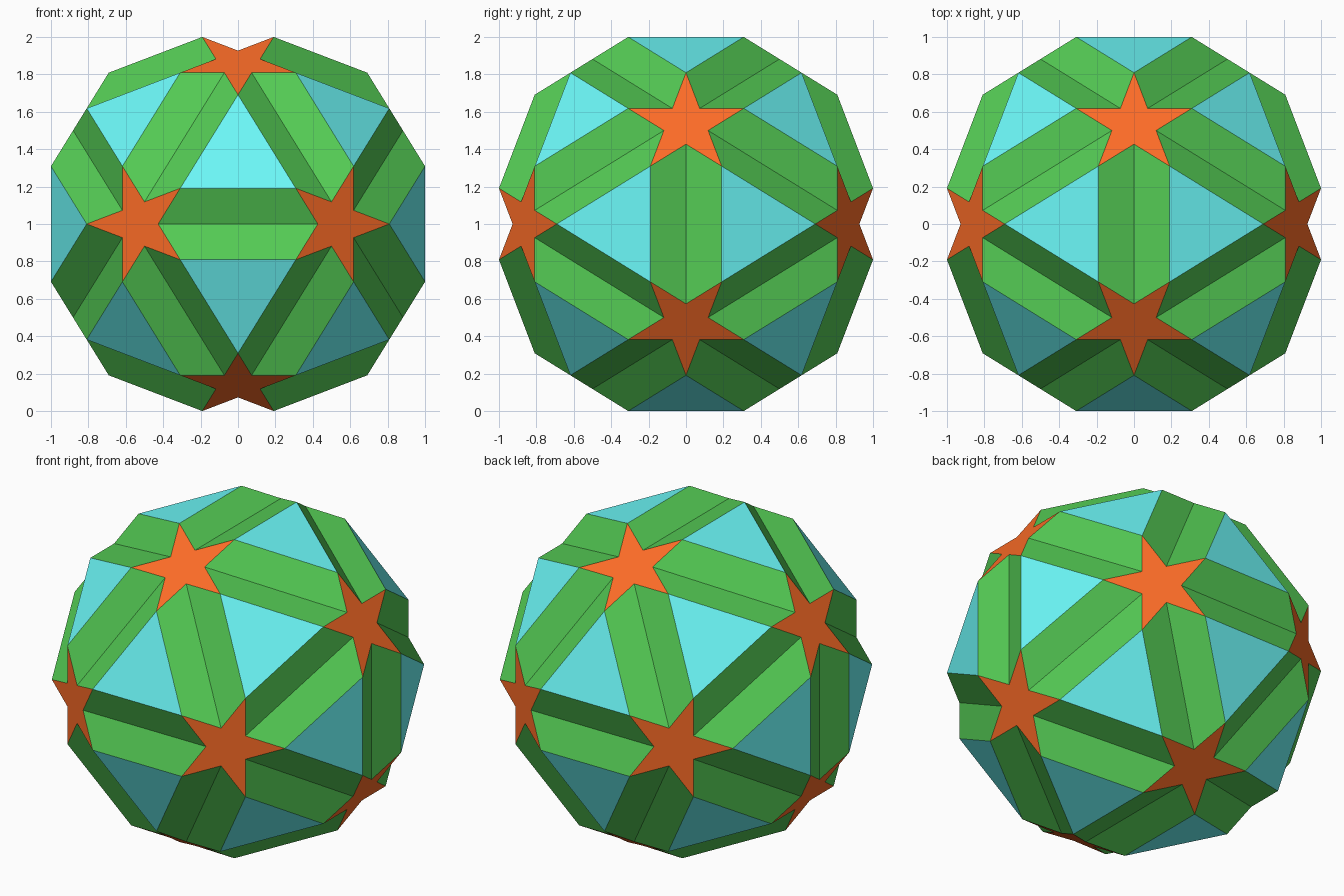
import bpy, bmesh
from math import sqrt, atan2
from itertools import combinations
from mathutils import Vector

if "Cube" in bpy.data.objects:
    bpy.data.objects.remove(bpy.data.objects["Cube"])

PHI = (1 + sqrt(5)) / 2
STAR_H, STAR_R = 1.0131, 0.3249      # star plane distance from centre, tip radius
NOTCH_R = STAR_R / PHI ** 2          # pentagram inner radius

# Twelve star axes (icosahedron directions)
axes = []
for s in (1, -1):
    for t in (1, -1):
        axes += [Vector(v).normalized() for v in
                 ((s, t * PHI, 0), (0, s, t * PHI), (t * PHI, 0, s))]
near = lambda i, j: i != j and axes[i].dot(axes[j]) > 0.4
edges = [(i, j) for i, j in combinations(range(12), 2) if near(i, j)]
tris = [t for t in combinations(range(12), 3)
        if all(near(a, b) for a, b in combinations(t, 2))]

bm = bmesh.new()


def star_point(i, target, radius):
    """Vertex in the plane of star i, offset towards target."""
    a = axes[i]
    d = (target - a * target.dot(a)).normalized()
    return bm.verts.new(a * STAR_H + d * radius)


def add_face(verts, slot):
    f = bm.faces.new(verts)
    f.material_index = slot
    f.normal_update()
    if f.normal.dot(f.calc_center_median()) < 0:
        f.normal_flip()


# Star tips point to triangle centres, notches point to neighbouring stars
tip = {(i, t): star_point(i, sum((axes[k] for k in t), Vector()), STAR_R)
       for t in tris for i in t}
notch = {(i, j): star_point(i, axes[j], NOTCH_R)
         for e in edges for i, j in (e, e[::-1])}

# Triangles
for t in tris:
    add_face([tip[i, t] for i in t], 0)

# V-shaped grooves, two strips between each pair of stars
for i, j in edges:
    for t in tris:
        if i in t and j in t:
            add_face([tip[i, t], tip[j, t], notch[j, i], notch[i, j]], 1)

# Five-pointed stars
for i, a in enumerate(axes):
    u = a.orthogonal().normalized()
    w = a.cross(u)
    ring = [v for d in (tip, notch) for k, v in d.items() if k[0] == i]
    ring.sort(key=lambda v: atan2(v.co.dot(w), v.co.dot(u)))
    add_face(ring, 2)

mesh = bpy.data.meshes.new("star_polyhedron")
bm.to_mesh(mesh)
bm.free()
for name, col in (("triangle_cyan", (0.15, 0.95, 0.95, 1)),
                  ("groove_green", (0.09, 0.60, 0.09, 1)),
                  ("star_orange", (0.98, 0.15, 0.02, 1))):
    mat = bpy.data.materials.new(name)
    mat.diffuse_color = col
    mat.use_nodes = True
    mat.node_tree.nodes["Principled BSDF"].inputs["Base Color"].default_value = mat.diffuse_color
    mesh.materials.append(mat)
obj = bpy.data.objects.new("star_polyhedron", mesh)
obj.location.z = 1
bpy.context.collection.objects.link(obj)
